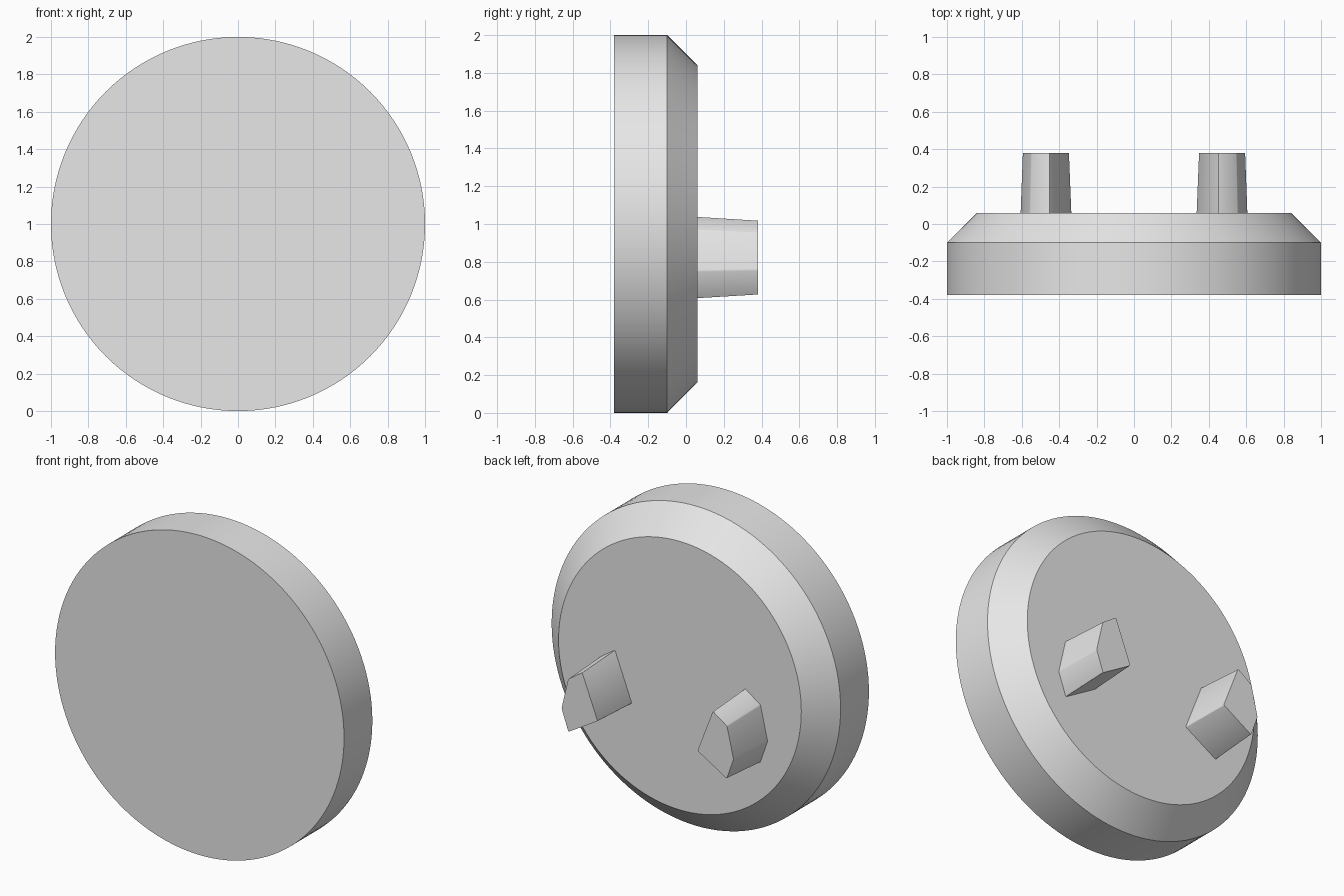
import bpy
import bmesh
from math import cos, sin, tau, radians

cube = bpy.data.objects.get("Cube")
if cube:
    bpy.data.objects.remove(cube, do_unlink=True)

grey = bpy.data.materials.new("light_grey")
grey.use_nodes = True
colour = (0.8, 0.8, 0.8, 1)
grey.diffuse_color = colour
grey.node_tree.nodes["Principled BSDF"].inputs["Base Color"].default_value = colour


def loft(name, sections):
    """Join closed rings of points with side faces and cap both ends."""
    bm = bmesh.new()
    rings = [[bm.verts.new(p) for p in ring] for ring in sections]
    count = len(rings[0])
    for a, b in zip(rings, rings[1:]):
        for i in range(count):
            j = (i + 1) % count
            bm.faces.new((a[i], a[j], b[j], b[i]))
    bm.faces.new(rings[0])
    bm.faces.new(rings[-1])
    bmesh.ops.recalc_face_normals(bm, faces=bm.faces)
    mesh = bpy.data.meshes.new(name)
    bm.to_mesh(mesh)
    bm.free()
    mesh.materials.append(grey)
    obj = bpy.data.objects.new(name, mesh)
    bpy.context.collection.objects.link(obj)
    return obj


def smooth(obj, angle):
    bpy.ops.object.select_all(action="DESELECT")
    obj.select_set(True)
    bpy.context.view_layer.objects.active = obj
    bpy.ops.object.shade_smooth_by_angle(angle=radians(angle))


# Round disc with a chamfered back rim
SIDES = 128
profile = [(-0.38, 1.0), (-0.10, 1.0), (0.06, 0.84)]
disc = loft("disc", [
    [(r * cos(tau * i / SIDES), y, 1 + r * sin(tau * i / SIDES)) for i in range(SIDES)]
    for y, r in profile])
smooth(disc, 30)

# Tapered five-sided pegs on the back, mirrored left to right
outline = [(0.45, 1.04), (0.557, 0.967), (0.607, 0.752), (0.555, 0.605), (0.333, 0.738)]
CENTRE_X, CENTRE_Z = 0.475, 0.82


def peg_ring(side, y, scale):
    return [(side * (CENTRE_X + (x - CENTRE_X) * scale), y,
             CENTRE_Z + (z - CENTRE_Z) * scale) for x, z in outline]


for name, side in (("left_peg", 1), ("right_peg", -1)):
    peg = loft(name, [peg_ring(side, 0.06, 1.0), peg_ring(side, 0.38, 0.91)])
    # Soften only the long edges
    bm = bmesh.new()
    bm.from_mesh(peg.data)
    long_edges = [e for e in bm.edges if abs(e.verts[0].co.y - e.verts[1].co.y) > 0.1]
    bmesh.ops.bevel(bm, geom=long_edges, offset=0.006, segments=2, affect="EDGES", profile=0.5)
    bm.to_mesh(peg.data)
    bm.free()
    smooth(peg, 40)
